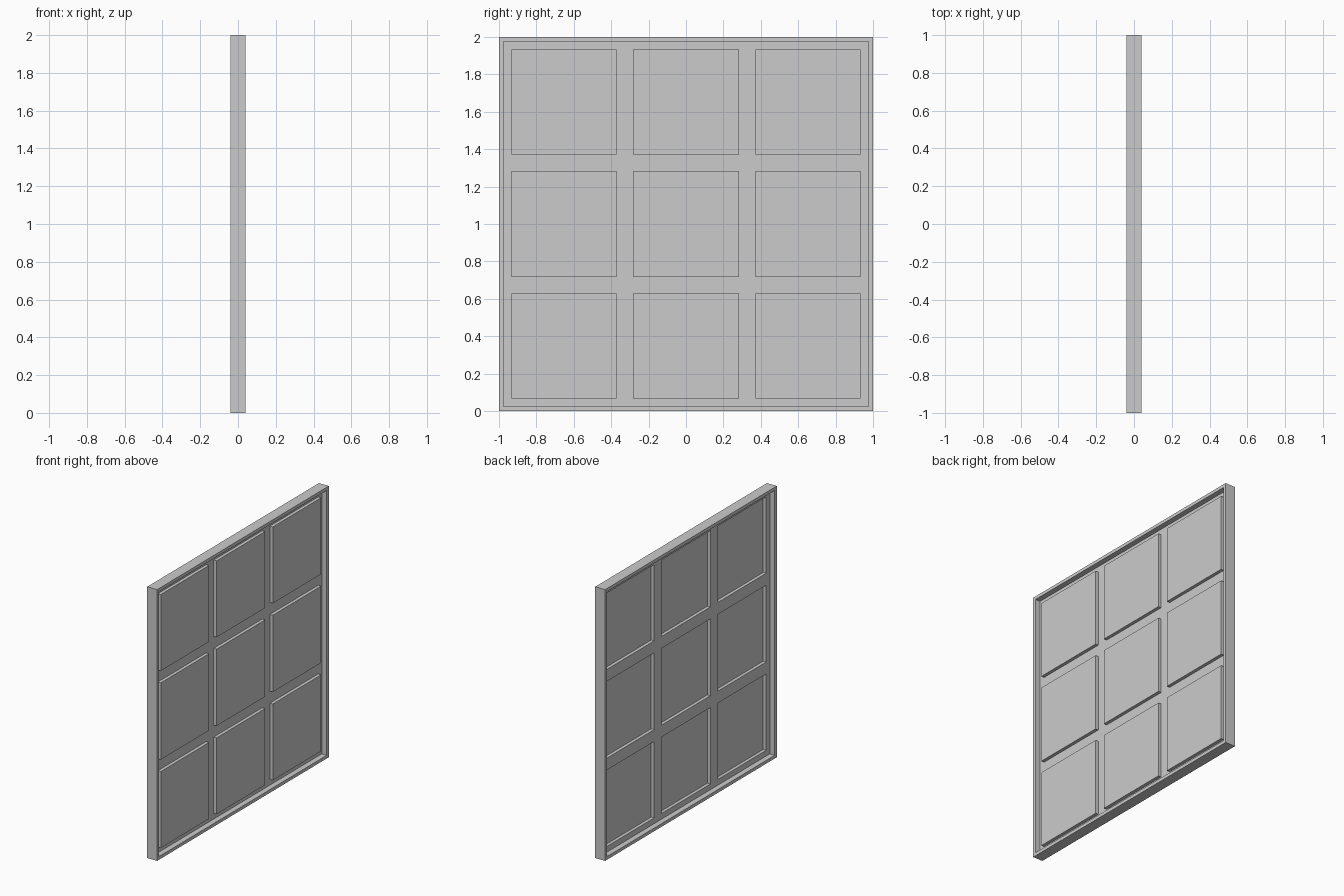
import bpy, bmesh

if "Cube" in bpy.data.objects:
    bpy.data.objects.remove(bpy.data.objects["Cube"])

HALF_DEPTH = 0.04    # frame half thickness along x
RIM = 0.024          # frame width seen from the side
PANEL_X = 0.024      # how far the panels are pressed out of the sheet
INNER = 1 - RIM


def finish(bm, name):
    mesh = bpy.data.meshes.new(name)
    bm.to_mesh(mesh)
    bm.free()
    obj = bpy.data.objects.new(name, mesh)
    bpy.context.collection.objects.link(obj)
    return obj


# Square outer frame: mitred ring extruded through its depth
bm = bmesh.new()
corners = [(-1, -1), (1, -1), (1, 1), (-1, 1)]
outer, inner = [[bm.verts.new((-HALF_DEPTH, y * r, 1 + z * r)) for y, z in corners]
                for r in (1, INNER)]
ring = []
for i in range(4):
    j = (i + 1) % 4
    ring.append(bm.faces.new((outer[i], outer[j], inner[j], inner[i])))
ext = bmesh.ops.extrude_face_region(bm, geom=ring, use_keep_orig=True)
bmesh.ops.translate(bm, vec=(2 * HALF_DEPTH, 0, 0),
                    verts=[g for g in ext["geom"] if isinstance(g, bmesh.types.BMVert)])
bmesh.ops.recalc_face_normals(bm, faces=bm.faces)
finish(bm, "outer_frame")

# Thin sheet divided by the panel edges, nine cells pressed outwards
bm = bmesh.new()
half = [0.283, 0.371, 0.934, INNER]
cuts = [-c for c in reversed(half)] + half
grid = [[bm.verts.new((0, y, 1 + z)) for z in cuts] for y in cuts]
panels = []
for i in range(len(cuts) - 1):
    for j in range(len(cuts) - 1):
        face = bm.faces.new((grid[i][j], grid[i + 1][j], grid[i + 1][j + 1], grid[i][j + 1]))
        if i % 2 and j % 2:
            panels.append(face)
pressed = bmesh.ops.extrude_discrete_faces(bm, faces=panels)["faces"]
for face in pressed:
    bmesh.ops.translate(bm, vec=(PANEL_X, 0, 0), verts=face.verts[:])
finish(bm, "panelled_sheet")
